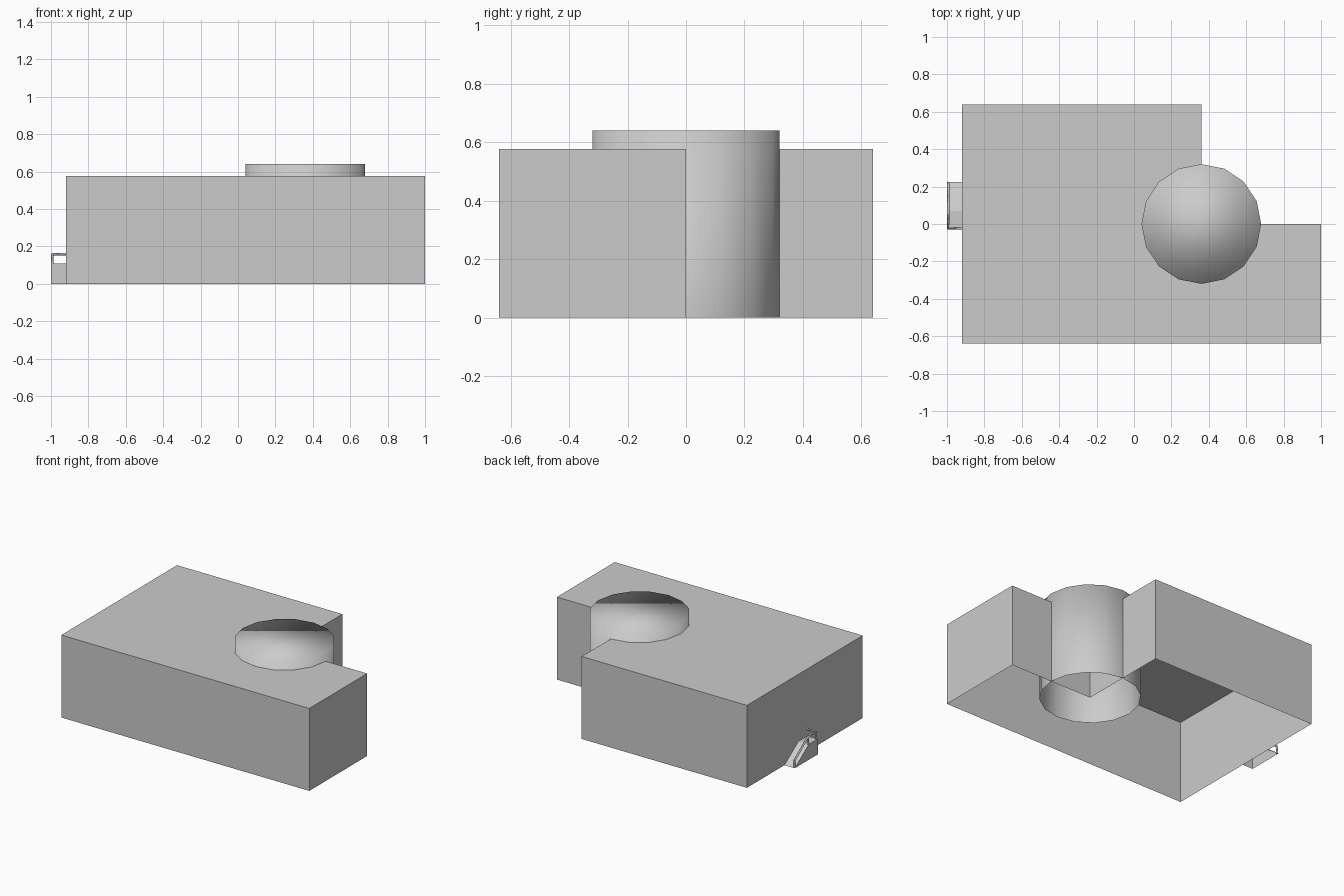
import bpy
import bmesh
from mathutils import Vector

cube = bpy.data.objects.get("Cube")
if cube:
    bpy.data.objects.remove(cube, do_unlink=True)

grey = bpy.data.materials.new("plain_grey")
grey.use_nodes = True
colour = (0.6, 0.6, 0.6, 1)
grey.diffuse_color = colour
grey.node_tree.nodes["Principled BSDF"].inputs["Base Color"].default_value = colour

ROOF, TOP = 0.577, 0.64


def add_object(name, data):
    obj = bpy.data.objects.new(name, data)
    data.materials.append(grey)
    bpy.context.collection.objects.link(obj)
    return obj


def shell(name, outline, sweep, skip):
    """Extrude an outline into a solid, then leave out the faces chosen by skip."""
    bm = bmesh.new()
    base = bm.faces.new([bm.verts.new(p) for p in outline])
    ext = bmesh.ops.extrude_face_region(bm, geom=[base], use_keep_orig=True)
    moved = [v for v in ext["geom"] if isinstance(v, bmesh.types.BMVert)]
    bmesh.ops.translate(bm, verts=moved, vec=sweep)
    bmesh.ops.recalc_face_normals(bm, faces=bm.faces)
    gone = [f for f in bm.faces if skip(f.calc_center_median())]
    bmesh.ops.delete(bm, geom=gone, context="FACES_ONLY")
    mesh = bpy.data.meshes.new(name)
    bm.to_mesh(mesh)
    bm.free()
    return add_object(name, mesh)


def on_ground(c):
    return c.z < 0.001


def rail(name, *points):
    """Thin square bar that follows a path."""
    curve = bpy.data.curves.new(name, "CURVE")
    curve.dimensions = "3D"
    curve.bevel_depth = 0.007
    curve.bevel_resolution = 0
    curve.use_fill_caps = True
    line = curve.splines.new("POLY")
    line.points.add(len(points) - 1)
    for p, co in zip(line.points, points):
        p.co = (*co, 1)
    return add_object(name, curve)


# L-shaped main block, open underneath
plan = [(-0.92, -0.64), (1, -0.64), (1, 0), (0.36, 0), (0.36, 0.64), (-0.92, 0.64)]
shell("main_block", [(x, y, 0) for x, y in plan], Vector((0, 0, ROOF)), on_ground)

# Round tower in the inner corner, capped on top and softly shaded
bpy.ops.mesh.primitive_cylinder_add(
    vertices=16, radius=0.32, depth=TOP, location=(0.36, 0, TOP / 2))
tower = bpy.context.object
tower.name = "round_tower"
tower.data.materials.append(grey)
bm = bmesh.new()
bm.from_mesh(tower.data)
bmesh.ops.delete(bm, geom=[f for f in bm.faces if f.normal.z < -0.9], context="FACES_ONLY")
bmesh.ops.rotate(bm, verts=bm.verts, cent=(0, 0, 0),
                 matrix=tower.matrix_world.to_3x3().normalized())
for face in bm.faces:
    face.smooth = True
bm.to_mesh(tower.data)
bm.free()

# Entrance landing with its ramp, open underneath
LOW, BEND, END, DECK = -0.03, 0.07, 0.225, 0.108
side = [(LOW, 0), (END, 0), (BEND, DECK), (LOW, DECK)]
shell("entrance_ramp", [(-1, y, z) for y, z in side], Vector((0.08, 0, 0)), on_ground)

# Handrail round the landing and down the ramp, with posts
edge, lift = -0.993, 0.051
stops = [(LOW + 0.007, DECK), (BEND, DECK), (END - 0.007, 0)]
rail("handrail", (-0.92, stops[0][0], DECK + lift),
     *[(edge, y, z + lift) for y, z in stops])
for i, (y, z) in enumerate(stops):
    rail(f"handrail_post_{i + 1}", (edge, y, z), (edge, y, z + lift))
